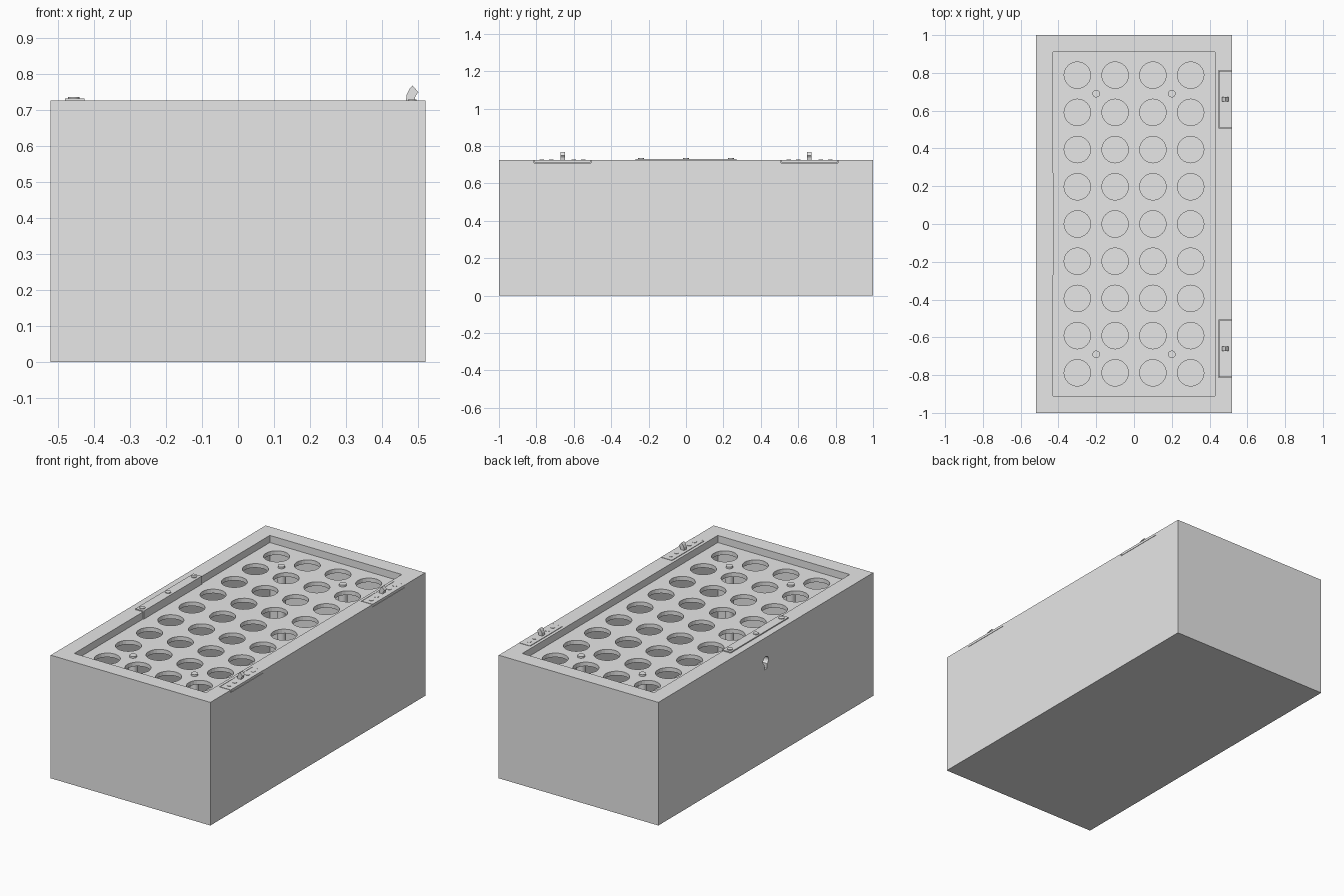
import bpy
import bmesh
import math
from mathutils import Matrix, Vector

cube = bpy.data.objects.get("Cube")
if cube:
    bpy.data.objects.remove(cube, do_unlink=True)

# Single plain grey
grey = bpy.data.materials.new("plain_grey")
grey.use_nodes = True
grey.diffuse_color = (0.8, 0.8, 0.8, 1)
grey.node_tree.nodes["Principled BSDF"].inputs["Base Color"].default_value = (0.8, 0.8, 0.8, 1)

HALF_X, HALF_Y, TOP = 0.52, 1.0, 0.725
WALL = 0.09
IN_X, IN_Y = HALF_X - WALL, HALF_Y - WALL
FLOOR = 0.04
TRAY_TOP, TRAY_THICK = 0.683, 0.024


def finish(name, bm, smooth=False):
    bmesh.ops.recalc_face_normals(bm, faces=bm.faces)
    mesh = bpy.data.meshes.new(name)
    bm.to_mesh(mesh)
    bm.free()
    mesh.materials.append(grey)
    obj = bpy.data.objects.new(name, mesh)
    bpy.context.collection.objects.link(obj)
    if smooth:
        bpy.ops.object.select_all(action="DESELECT")
        obj.select_set(True)
        bpy.context.view_layer.objects.active = obj
        bpy.ops.object.shade_smooth_by_angle(angle=math.radians(35))
    return obj


def add_box(bm, low, high):
    low, high = Vector(low), Vector(high)
    size = Matrix.Diagonal((*(high - low), 1))
    bmesh.ops.create_cube(bm, size=1, matrix=Matrix.Translation((low + high) / 2) @ size)


def add_rod(bm, base, radius, length, sides=24, axis="Z"):
    turn = Matrix.Rotation(math.pi / 2, 4, "Y") if axis == "X" else Matrix()
    lift = Matrix.Translation((0, 0, length / 2))
    bmesh.ops.create_cone(bm, cap_ends=True, segments=sides, radius1=radius, radius2=radius,
                          depth=length, matrix=Matrix.Translation(base) @ turn @ lift)


def box(name, low, high):
    bm = bmesh.new()
    add_box(bm, low, high)
    return finish(name, bm)


def cut(obj, cutter):
    cutter.hide_render = True
    mod = obj.modifiers.new("cut", "BOOLEAN")
    mod.operation, mod.object, mod.solver = "DIFFERENCE", cutter, "EXACT"
    bpy.context.view_layer.update()
    result = bpy.data.meshes.new_from_object(obj.evaluated_get(bpy.context.evaluated_depsgraph_get()))
    obj.modifiers.clear()
    obj.data = result
    bpy.data.objects.remove(cutter, do_unlink=True)


# Case: long side walls, end panels between them, and the floor
left_wall = box("left_wall", (IN_X, -HALF_Y, 0), (HALF_X, HALF_Y, TOP))
right_wall = box("right_wall", (-HALF_X, -HALF_Y, 0), (-IN_X, HALF_Y, TOP))
box("front_panel", (-IN_X, -HALF_Y, 0), (IN_X, -IN_Y, TOP))
box("back_panel", (-IN_X, IN_Y, 0), (IN_X, HALF_Y, TOP))
box("floor", (-IN_X, -IN_Y, 0), (IN_X, IN_Y, FLOOR))

# Keyhole in the right wall
bm = bmesh.new()
add_rod(bm, (-HALF_X - 0.02, 0, 0.588), 0.025, 0.07, axis="X")
cut(right_wall, finish("keyhole_cutter", bm))
cut(right_wall, box("slot_cutter", (-HALF_X - 0.02, -0.013, 0.538), (-HALF_X + 0.05, 0.013, 0.58)))

# Recessed tray with a grid of round holes
tray = box("tray", (-IN_X, -IN_Y, TRAY_TOP - TRAY_THICK), (IN_X, IN_Y, TRAY_TOP))
bm = bmesh.new()
for col in range(4):
    for row in range(9):
        add_rod(bm, (-0.3 + 0.2 * col, -0.788 + 0.197 * row, TRAY_TOP - 0.1), 0.07, 0.2)
cut(tray, finish("hole_cutter", bm))

# Support posts under the tray, each with a screw head on top
for x in (-0.2, 0.2):
    for y in (-0.69, 0.69):
        bm = bmesh.new()
        add_rod(bm, (x, y, FLOOR), 0.025, TRAY_TOP - TRAY_THICK - FLOOR)
        finish("support_post", bm, True)
        bm = bmesh.new()
        add_rod(bm, (x, y, TRAY_TOP), 0.02, 0.01, 16)
        finish("tray_screw", bm, True)

# Lock plate on the right wall: top strip, inner lip and screws
bm = bmesh.new()
add_box(bm, (-0.48, -0.27, TOP), (-0.425, 0.27, TOP + 0.006))
add_box(bm, (-IN_X, -0.27, TRAY_TOP), (-0.425, 0.27, TOP))
finish("lock_plate", bm)
for y in (-0.24, 0, 0.24):
    bm = bmesh.new()
    add_rod(bm, (-0.455, y, TOP + 0.006), 0.016, 0.004, 16)
    finish("lock_plate_screw", bm, True)

# Hinges set into the left wall, with screws and a curved hook
HOOK = [(0.465, 0.72), (0.468, 0.743), (0.475, 0.757), (0.484, 0.767),
        (0.5, 0.748), (0.492, 0.738), (0.488, 0.72)]
for side in (-1, 1):
    y = 0.66 * side
    cut(left_wall, box("hinge_cutter", (0.447, y - 0.152, TOP - 0.015),
                       (HALF_X + 0.02, y + 0.152, TOP + 0.02)))
    box("hinge_leaf", (0.45, y - 0.15, TOP - 0.013), (HALF_X, y + 0.15, TOP + 0.001))
    bm = bmesh.new()
    face = bm.faces.new([bm.verts.new((x, y - 0.012, z)) for x, z in HOOK])
    grown = bmesh.ops.extrude_face_region(bm, geom=[face])["geom"]
    bmesh.ops.translate(bm, vec=(0, 0.024, 0),
                        verts=[v for v in grown if isinstance(v, bmesh.types.BMVert)])
    finish("hinge_hook", bm)
    for offset in (-0.11, -0.06, 0.06, 0.11):
        bm = bmesh.new()
        add_rod(bm, (0.483, y + offset, TOP + 0.001), 0.012, 0.002, 12)
        finish("hinge_screw", bm)
